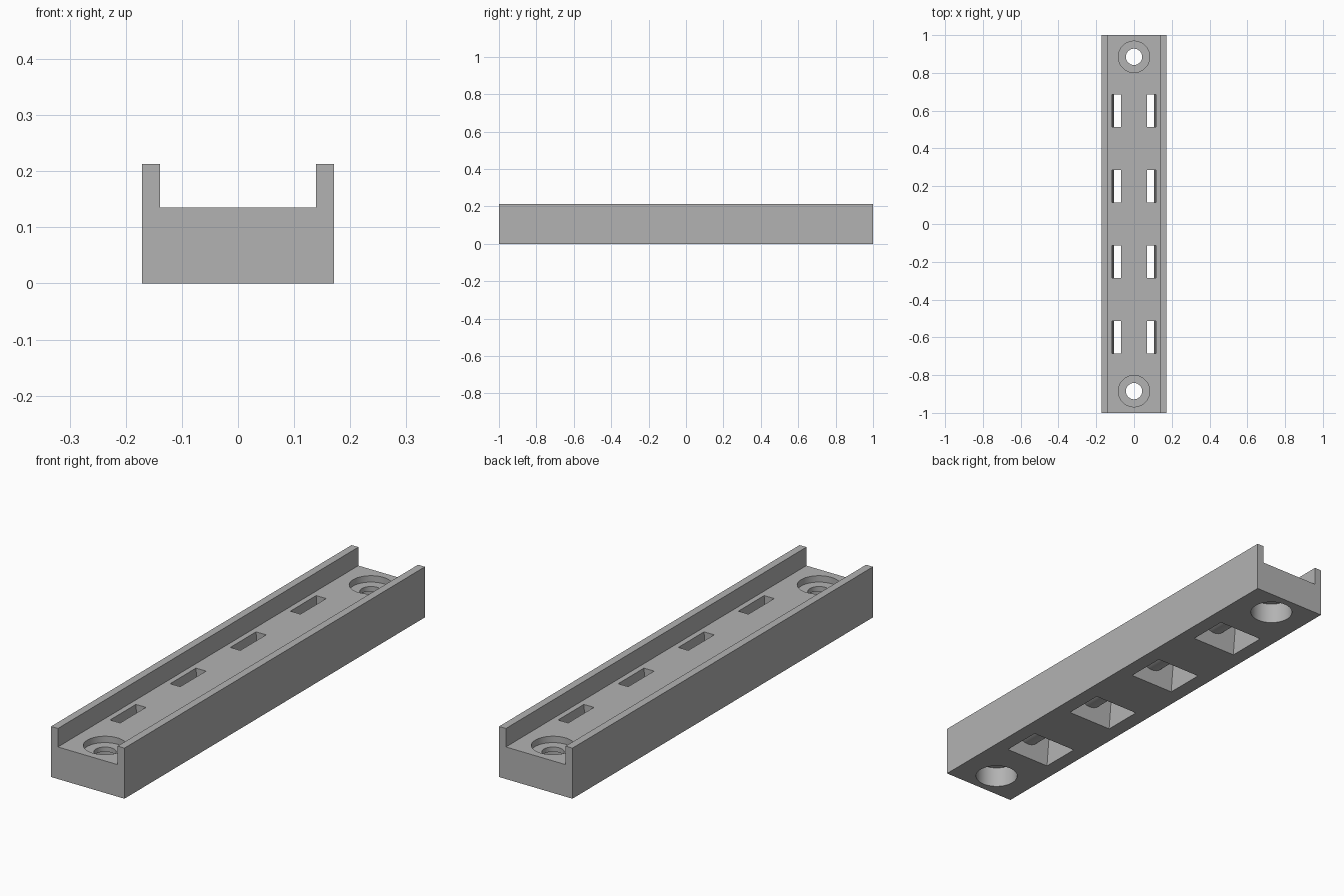
import bpy, bmesh, math

if "Cube" in bpy.data.objects:
    bpy.data.objects.remove(bpy.data.objects["Cube"], do_unlink=True)

grey = bpy.data.materials.new("plain_grey")
grey.use_nodes = True
colour = (0.45, 0.45, 0.45, 1)
grey.diffuse_color = colour
grey.node_tree.nodes["Principled BSDF"].inputs["Base Color"].default_value = colour

FLOOR, TOP, HALF_W, INNER_W = 0.135, 0.213, 0.171, 0.139


def finish(name, bm):
    bmesh.ops.recalc_face_normals(bm, faces=bm.faces)
    mesh = bpy.data.meshes.new(name)
    bm.to_mesh(mesh)
    bm.free()
    mesh.materials.append(grey)
    obj = bpy.data.objects.new(name, mesh)
    bpy.context.collection.objects.link(obj)
    return obj


def prism(name, profile, y0, y1):
    """Extrude an x-z profile along y."""
    bm = bmesh.new()
    face = bm.faces.new([bm.verts.new((x, y0, z)) for x, z in profile])
    ext = bmesh.ops.extrude_face_region(bm, geom=[face])
    moved = [v for v in ext["geom"] if isinstance(v, bmesh.types.BMVert)]
    bmesh.ops.translate(bm, verts=moved, vec=(0, y1 - y0, 0))
    return finish(name, bm)


def drill(name, y, radius, z0, z1):
    bm = bmesh.new()
    bmesh.ops.create_cone(bm, cap_ends=True, segments=64, radius1=radius,
                          radius2=radius, depth=z1 - z0)
    bmesh.ops.translate(bm, verts=bm.verts, vec=(0, y, (z0 + z1) / 2))
    return finish(name, bm)


def cut(target, cutter):
    cutter.hide_render = True
    mod = target.modifiers.new("cut", "BOOLEAN")
    mod.operation = "DIFFERENCE"
    mod.solver = "EXACT"
    mod.object = cutter
    bpy.context.view_layer.objects.active = target
    bpy.ops.object.modifier_apply(modifier=mod.name)
    bpy.data.objects.remove(cutter, do_unlink=True)


# Channel rail with two side lips
half = [(HALF_W, 0), (HALF_W, TOP), (INNER_W, TOP), (INNER_W, FLOOR)]
rail = prism("channel_rail", half + [(-x, z) for x, z in reversed(half)], -1, 1)

# Tie pockets: open below, two slots above, rounded saddle between them
saddle_r = 0.069
over = FLOOR + 0.02
arc = [(saddle_r * math.cos(a), FLOOR - saddle_r * math.sin(a))
       for a in (math.pi * i / 24 for i in range(25))]
pocket = ([(-0.104, -0.02), (0.104, -0.02), (0.116, FLOOR), (0.116, over), (saddle_r, over)]
          + arc + [(-saddle_r, over), (-0.116, over), (-0.116, FLOOR)])
for y in (-0.6, -0.2, 0.2, 0.6):
    cut(rail, prism("pocket_cutter", pocket, y - 0.086, y + 0.086))

# Screw holes: recess above, through hole, deep bore below
for y in (-0.885, 0.885):
    cut(rail, drill("recess_cutter", y, 0.083, FLOOR - 0.027, FLOOR + 0.05))
    cut(rail, drill("hole_cutter", y, 0.043, -0.05, FLOOR + 0.05))
    cut(rail, drill("bore_cutter", y, 0.085, -0.05, 0.088))

# Smooth the round walls, keep the edges sharp
bpy.ops.object.select_all(action="DESELECT")
rail.select_set(True)
bpy.context.view_layer.objects.active = rail
bpy.ops.object.shade_smooth_by_angle(angle=math.radians(30))
